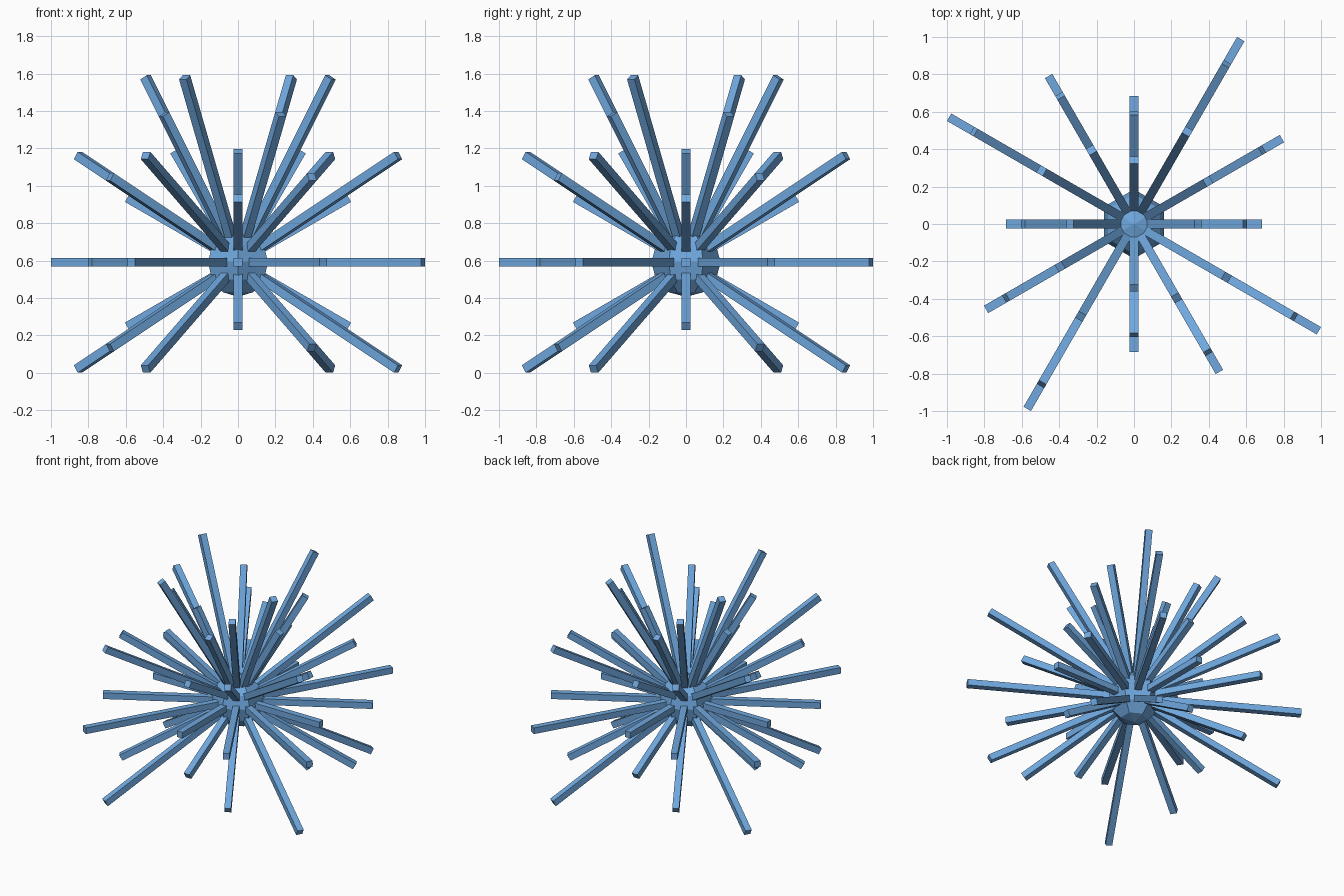
import bpy
import bmesh
from math import radians
from mathutils import Matrix, Vector

cube = bpy.data.objects.get("Cube")
if cube:
    bpy.data.objects.remove(cube, do_unlink=True)

UNIT = 0.2283                      # short, medium and long spikes are 3, 4 and 5 units
CENTRE = Vector((0, 0, 0.591))
THICK = 0.2 * UNIT
HUB_RADIUS = 0.185

blue = bpy.data.materials.new("sky_blue")
blue.use_nodes = True
blue.diffuse_color = (0.16, 0.39, 0.73, 1)
blue.node_tree.nodes["Principled BSDF"].inputs["Base Color"].default_value = blue.diffuse_color


def add_object(name, bm):
    mesh = bpy.data.meshes.new(name)
    bm.to_mesh(mesh)
    bm.free()
    mesh.materials.append(blue)
    obj = bpy.data.objects.new(name, mesh)
    obj.location = CENTRE
    bpy.context.collection.objects.link(obj)


# Faceted six-sided hub with a corner pointing to the front
bm = bmesh.new()
bmesh.ops.create_uvsphere(bm, u_segments=6, v_segments=6, radius=HUB_RADIUS,
                          matrix=Matrix.Rotation(radians(90), 4, "Z"))
# Keep a corner on the y axis whichever way the sphere starts
widest_y = max(v.co.y for v in bm.verts)
widest_x = max(v.co.x for v in bm.verts)
if widest_x > widest_y:
    bmesh.ops.rotate(bm, verts=bm.verts, matrix=Matrix.Rotation(radians(30), 3, "Z"))
add_object("hub", bm)


# Square spike running outward from the centre
def add_spike(name, length, azimuth, elevation):
    bm = bmesh.new()
    aim = (Matrix.Rotation(radians(azimuth), 4, "Z")
           @ Matrix.Rotation(radians(-elevation), 4, "Y")
           @ Matrix.Translation((length / 2, 0, 0))
           @ Matrix.Diagonal((length, THICK, THICK, 1)))
    bmesh.ops.create_cube(bm, size=1, matrix=aim)
    add_object(name, bm)


# Four tiers of twelve spikes, cycling through the three lengths
tiers = {"lower": -30, "level": 0, "raised": 30, "upper": 60}
for tier, elevation in tiers.items():
    for i in range(12):
        add_spike(f"{tier}_spike_{i + 1}", UNIT * (3 + i % 3), 30 * i, elevation)
